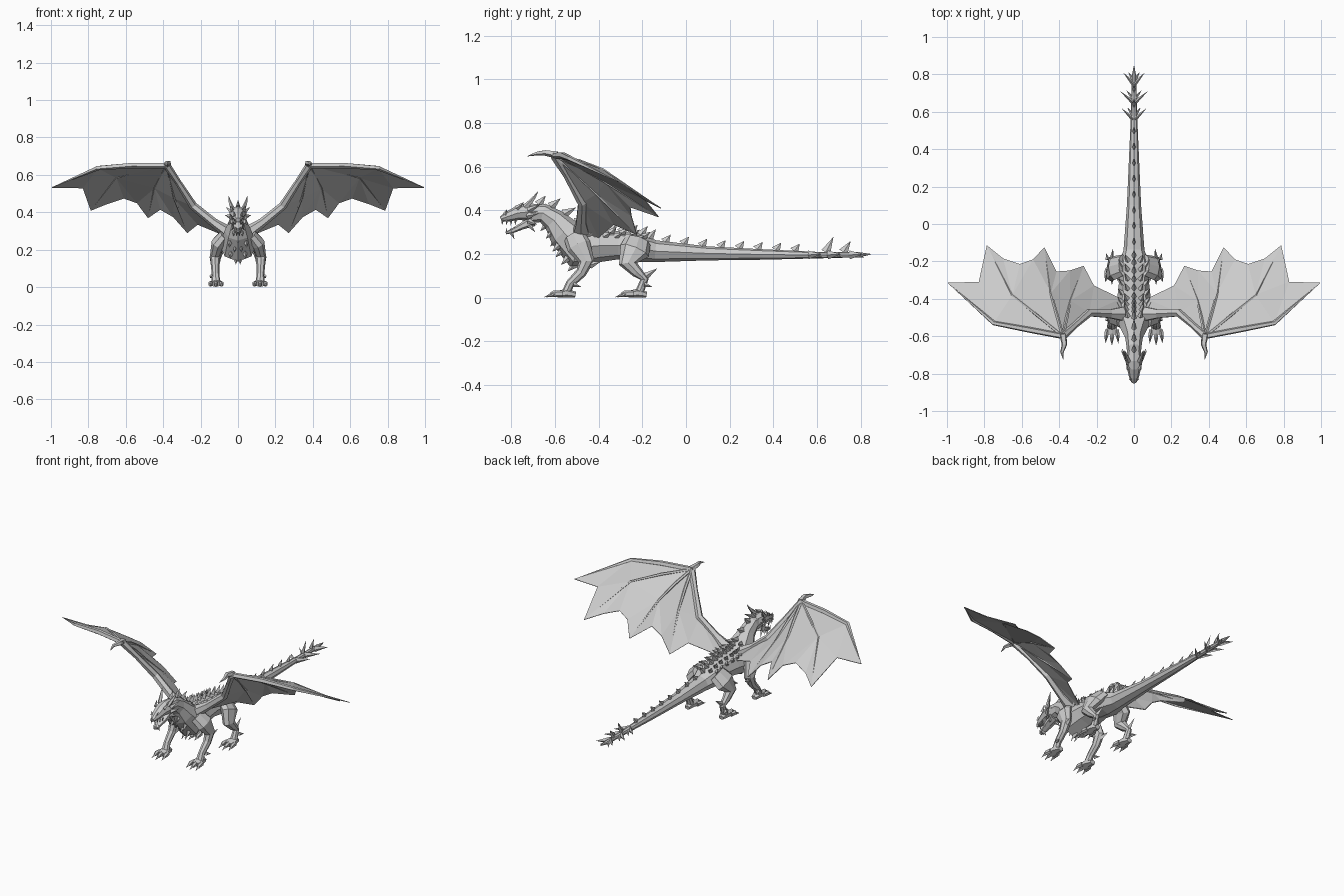
import bpy, bmesh, math
from mathutils import Vector as V

cube = bpy.data.objects.get("Cube")
if cube:
    bpy.data.objects.remove(cube)

grey = bpy.data.materials.new("stone grey")
grey.use_nodes = True
grey.diffuse_color = (0.6, 0.6, 0.6, 1)
grey.node_tree.nodes["Principled BSDF"].inputs["Base Color"].default_value = (0.6, 0.6, 0.6, 1)


def finish(bm, name, mirror=False, thickness=0):
    """Turn a bmesh into a flat shaded object, optionally mirrored in x."""
    bmesh.ops.recalc_face_normals(bm, faces=bm.faces)
    mesh = bpy.data.meshes.new(name)
    bm.to_mesh(mesh)
    bm.free()
    mesh.materials.append(grey)
    ob = bpy.data.objects.new(name, mesh)
    bpy.context.collection.objects.link(ob)
    if thickness:
        mod = ob.modifiers.new("thickness", 'SOLIDIFY')
        mod.thickness, mod.offset = thickness, 0
    if mirror:
        ob.modifiers.new("mirror", 'MIRROR').use_mirror_merge = False
    return ob


def frame(pts, i, ref):
    t = (V(pts[min(i + 1, len(pts) - 1)][:3]) - V(pts[max(i - 1, 0)][:3])).normalized()
    side = (ref - t * ref.dot(t)).normalized()
    return side, side.cross(t)


def tube(bm, pts, n=8, ref=V((1, 0, 0))):
    """Loft n-sided rings along points of x, y, z, half width, half height."""
    rings = []
    for i, (x, y, z, rw, rh) in enumerate(pts):
        s, u = frame(pts, i, ref)
        angles = [math.tau * k / n for k in range(n)]
        rings.append([bm.verts.new(V((x, y, z)) + s * rw * math.sin(a) + u * rh * math.cos(a))
                      for a in angles])
    for a, b in zip(rings, rings[1:]):
        for k in range(n):
            bm.faces.new((a[k], a[(k + 1) % n], b[(k + 1) % n], b[k]))
    bm.faces.new(rings[0])
    bm.faces.new(rings[-1])


def spike(bm, base, tip, r, flat=1.0, n=4):
    """A pointed horn, claw or scale; flat narrows it sideways."""
    base, tip = V(base), V(tip)
    t = (tip - base).normalized()
    ref = V((1, 0, 0)) if abs(t.x) < 0.9 else V((0, 1, 0))
    s = (ref - t * ref.dot(t)).normalized()
    u = t.cross(s)
    ring = [bm.verts.new(base + s * r * flat * math.sin(a) + u * r * math.cos(a))
            for a in (math.tau * k / n for k in range(n))]
    end = bm.verts.new(tip)
    for k in range(n):
        bm.faces.new((ring[k], ring[(k + 1) % n], end))
    bm.faces.new(ring)


# Neck, torso and tail in one loft
BODY = [(0, -.71, .385, .036, .042), (0, -.655, .388, .04, .044), (0, -.605, .355, .048, .054),
        (0, -.56, .30, .072, .075), (0, -.49, .23, .10, .10), (0, -.40, .238, .09, .075),
        (0, -.31, .24, .08, .065), (0, -.22, .228, .085, .065), (0, -.14, .213, .056, .05),
        (0, .1, .203, .038, .032), (0, .35, .198, .027, .024), (0, .6, .195, .016, .015),
        (0, .79, .197, .012, .012), (0, .845, .199, .002, .002)]
bm = bmesh.new()
tube(bm, BODY)
finish(bm, "body_and_tail")


def skin(y, angle):
    """Point and outward direction on the body surface, angle from the top."""
    i = next(k for k in range(len(BODY) - 1) if BODY[k + 1][1] >= y)
    f = (y - BODY[i][1]) / (BODY[i + 1][1] - BODY[i][1])
    s0, u0 = frame(BODY, i, V((1, 0, 0)))
    s1, u1 = frame(BODY, i + 1, V((1, 0, 0)))
    c = V(BODY[i][:3]).lerp(V(BODY[i + 1][:3]), f)
    rw, rh = (BODY[i][k] * (1 - f) + BODY[i + 1][k] * f for k in (3, 4))
    u = u0.lerp(u1, f).normalized()
    if u.z < 0:
        u = -u
    d = s0 * rw * math.sin(angle) + u * rh * math.cos(angle)
    return c + d * 0.93, d.normalized()


BACK = V((0, 1, 0))
# Spines down the middle of the neck, back and tail
bm = bmesh.new()
for k in range(13):
    p, d = skin(-.68 + k * .042, 0)
    spike(bm, p, p + d * .042 + BACK * .028, .022, .6)
for k in range(8):
    p, d = skin(-.1 + k * .085, 0)
    spike(bm, p, p + d * .034 + BACK * .025, .022, .4)
for y, h in ((.64, .07), (.72, .052)):
    p, d = skin(y, 0)
    spike(bm, p, p + d * h + BACK * .035, .022, .4)
finish(bm, "back_spines")

# Side rows of scales on the back, plus the barbs on the tail end
bm = bmesh.new()
for row, angle in ((0, .45), (1, .85)):
    for k in range(8 - row):
        p, d = skin(-.54 + row * .025 + k * .048, angle)
        spike(bm, p, p + d * .03 + BACK * .03, .018, .8)
for y, w in ((.56, .068), (.65, .074), (.75, .058)):
    spike(bm, (.004, y, .196), (w, y + .06, .2), .02, .6)
    spike(bm, (.004, y + .02, .196), (w * .55, y + .065, .185), .012)
finish(bm, "side_scales_and_tail_barbs", True)

# Spiky mane under the throat and on the chest
bm = bmesh.new()
for y, z, x in ((-.655, .335, .0), (-.63, .30, .02), (-.61, .265, .0), (-.6, .24, .04),
                (-.585, .215, .015), (-.56, .18, .035), (-.53, .15, .01)):
    spike(bm, (x, y + .03, z + .012), (x * 1.2, y - .012, z - .03), .024, .7)
finish(bm, "chest_mane", True)

# Head: skull, lower jaw, horns, frill and teeth
bm = bmesh.new()
tube(bm, [(0, -.67, .395, .034, .034), (0, -.73, .392, .046, .04), (0, -.77, .388, .038, .033),
          (0, -.82, .37, .026, .022), (0, -.848, .36, .013, .012)])
tube(bm, [(0, -.70, .352, .036, .026), (0, -.75, .328, .03, .016), (0, -.795, .306, .02, .011),
          (0, -.825, .296, .01, .006)], 6)
finish(bm, "skull_and_jaw")

bm = bmesh.new()
tube(bm, [(.028, -.735, .415, .013, .014), (.04, -.705, .445, .009, .01),
          (.046, -.69, .465, .006, .006), (.05, -.677, .487, .001, .001)], 5)
for base, tip, r in (((.03, -.775, .41), (.042, -.74, .438), .013),
                     ((.035, -.72, .40), (.066, -.665, .43), .015),
                     ((.037, -.725, .375), (.07, -.675, .385), .016),
                     ((.033, -.72, .35), (.058, -.68, .335), .014),
                     ((.02, -.72, .335), (.035, -.69, .30), .012),
                     ((.018, -.83, .38), (.022, -.82, .405), .010),
                     ((.006, -.80, .30), (.008, -.785, .268), .010)):
    spike(bm, base, tip, r, .8)
finish(bm, "horns_and_frill", True)

bm = bmesh.new()
for k in range(4):
    y = -.84 + k * .02
    spike(bm, (.012 + k * .004, y, .355), (.012 + k * .004, y - .002, .331), .006)
    spike(bm, (.007 + k * .004, y + .02, .297 + k * .005), (.008 + k * .004, y + .016, .322), .005)
finish(bm, "teeth", True)

# Legs with toes, claws and a rear spur
LEGS = {
    "front": ([(.07, -.51, .28, .03, .05), (.107, -.49, .235, .036, .056), (.122, -.455, .165, .028, .036),
               (.122, -.48, .115, .023, .025), (.12, -.53, .065, .02, .02), (.118, -.55, .02, .026, .02)],
              -.545, ((.125, -.44, .15), (.135, -.39, .165))),
    "hind": ([(.06, -.22, .26, .03, .06), (.105, -.235, .215, .036, .07), (.122, -.265, .155, .03, .042),
              (.122, -.225, .118, .023, .026), (.12, -.19, .085, .017, .019), (.118, -.215, .02, .024, .02)],
             -.22, ((.12, -.19, .095), (.112, -.13, .135)))}
for name, (path, heel, spur) in LEGS.items():
    bm = bmesh.new()
    tube(bm, path)
    tube(bm, [(.118, heel + .04, .014, .018, .013), (.118, heel, .022, .03, .02),
              (.118, heel - .045, .016, .036, .015)], 6)
    for s in (-1, 0, 1):
        x, reach = .118 + s * .026, heel - .06 + abs(s) * .012
        tube(bm, [(x, heel - .02, .018, .013, .015), (x + s * .004, reach, .018, .012, .015),
                  (x + s * .005, reach - .015, .012, .008, .01)], 6)
        spike(bm, (x + s * .005, reach - .008, .014), (x + s * .008, reach - .046, .002), .010)
    spike(bm, *spur, .018, .7)
    spike(bm, (.14, heel + .03, .06), (.15, heel + .065, .05), .012)
    finish(bm, name + "_legs", True)

# Wing landmarks: each finger is wrist, knuckle, tip
wrist = V((.38, -.60, .65))
elbow = V((.24, -.475, .435))
fingers = [[V(p) for p in f] for f in (
    ((.75, -.53, .637), (.995, -.315, .533)),
    ((.65, -.38, .585), (.787, -.115, .41)),
    ((.445, -.37, .53), (.48, -.125, .37)),
    ((.34, -.41, .475), (.27, -.225, .29)))]
scallops = [[(.83, -.31, .53)],
            [(.70, -.185, .445), (.61, -.215, .475), (.54, -.19, .45)],
            [(.415, -.255, .415), (.345, -.25, .375)]]

# Wing membrane: panels between fingers, then the inner panel to the body
bm = bmesh.new()


def tri(*points):
    bm.faces.new([bm.verts.new(p) for p in points])


for (ka, ta), (kb, tb), edge in zip(fingers, fingers[1:], scallops):
    tri(wrist, ka, kb)
    rim = [ta] + [V(p) for p in edge]
    for a, b in zip(rim, rim[1:]):
        tri(ka, a, b)
    tri(ka, rim[-1], kb)
    tri(kb, rim[-1], tb)
knuckle, tip = fingers[-1]
notch, flank, shoulder = V((.215, -.33, .335)), V((.07, -.40, .275)), V((.06, -.48, .30))
for panel in ((wrist, knuckle, elbow), (knuckle, tip, notch), (knuckle, notch, elbow),
              (elbow, notch, flank), (elbow, flank, shoulder)):
    tri(*panel)
bmesh.ops.remove_doubles(bm, verts=bm.verts, dist=.0005)
finish(bm, "wing_membranes", True, .004)

# Wing bones: arm, fingers and the thumb claw
bm = bmesh.new()
side = V((0, 1, 0))
tube(bm, [(.05, -.48, .29, .045, .035), (.13, -.48, .345, .026, .024), (*elbow, .022, .022),
          (.32, -.545, .56, .017, .017), (*wrist, .022, .02)], 6, side)
for i, (k, t) in enumerate(fingers):
    r = .016 if i == 0 else .009
    mid = wrist.lerp(k, .5) + V((0, 0, .008))
    tube(bm, [(*wrist, r, r), (*mid, r, r), (*k, r * .8, r * .8), (*t, .001, .001)], 5,
         side if i < 2 else V((1, 0, 0)))
tube(bm, [(.38, -.59, .655, .02, .018), (.372, -.645, .664, .015, .014),
          (.385, -.685, .66, .01, .009), (.378, -.725, .648, .001, .001)], 5)
spike(bm, (.375, -.60, .65), (.36, -.63, .675), .015)
finish(bm, "wing_bones", True)
